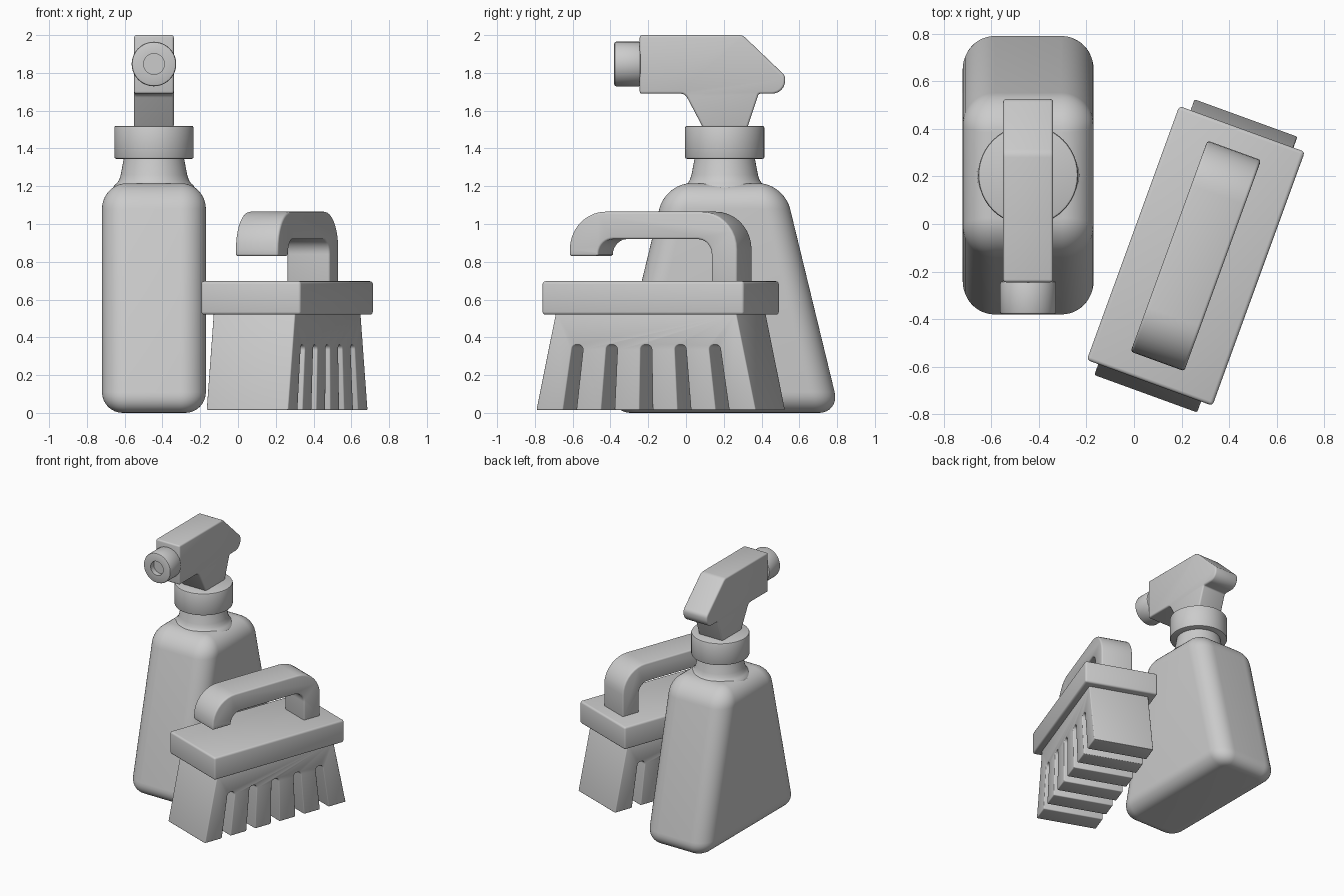
import bpy, bmesh
from math import sin, cos, pi, radians
from mathutils import Vector

if "Cube" in bpy.data.objects:
    bpy.data.objects.remove(bpy.data.objects["Cube"])


def finish(name, bm, loc, rot=(0, 0, 0), bevel=0.0):
    bmesh.ops.remove_doubles(bm, verts=bm.verts, dist=1e-5)
    bmesh.ops.recalc_face_normals(bm, faces=bm.faces)
    me = bpy.data.meshes.new(name)
    bm.to_mesh(me)
    bm.free()
    ob = bpy.data.objects.new(name, me)
    bpy.context.collection.objects.link(ob)
    ob.location, ob.rotation_euler = loc, rot
    bpy.ops.object.select_all(action='DESELECT')
    ob.select_set(True)
    bpy.context.view_layer.objects.active = ob
    if bevel:
        m = ob.modifiers.new("bevel", 'BEVEL')
        m.width, m.segments, m.limit_method = bevel, 3, 'ANGLE'
        m.angle_limit = radians(30)
        m.use_clamp_overlap = False
        bpy.ops.object.modifier_apply(modifier=m.name)
    bpy.ops.object.shade_smooth_by_angle(angle=radians(35))
    return ob


def loft(name, sections, loc, rot=(0, 0, 0), n=12):
    """Skin rounded-rectangle sections (half x, half y, corner radius, z)."""
    bm = bmesh.new()
    rings = []
    for hx, hy, r, z in sections:
        ring = []
        for q, (sx, sy) in enumerate([(1, 1), (-1, 1), (-1, -1), (1, -1)]):
            for i in range(n + 1):
                a = (q + i / n) * pi / 2
                ring.append(bm.verts.new((sx * (hx - r) + r * cos(a),
                                          sy * (hy - r) + r * sin(a), z)))
        rings.append(ring)
    k = len(rings[0])
    for a, b in zip(rings, rings[1:]):
        for i in range(k):
            j = (i + 1) % k
            bm.faces.new((a[i], a[j], b[j], b[i]))
    bm.faces.new(rings[0])
    bm.faces.new(rings[-1])
    return finish(name, bm, loc, rot)


def lathe(name, profile, loc, rot=(0, 0, 0)):
    return loft(name, [(r, r, r, z) for r, z in profile], loc, rot)


def prism(name, outline, half, loc, rot=(0, 0, 0), bevel=0.012):
    """Extrude a (y, z, corner radius) outline along x."""
    pts = []
    for i, (y, z, r) in enumerate(outline):
        p = Vector((y, z))
        if not r:
            pts.append(p)
            continue
        u = (Vector(outline[i - 1][:2]) - p).normalized()
        v = (Vector(outline[(i + 1) % len(outline)][:2]) - p).normalized()
        ang = u.angle(v)
        c = p + (u + v).normalized() * r / sin(ang / 2)
        start = p + u * r / math_tan(ang / 2) - c
        end = p + v * r / math_tan(ang / 2) - c
        sweep = pi - ang
        steps = max(3, round(sweep / radians(10)))
        for s in range(steps + 1):
            t = s / steps
            pts.append(c + (start * sin((1 - t) * sweep) + end * sin(t * sweep)) / sin(sweep))
    bm = bmesh.new()
    f = bm.faces.new([bm.verts.new((-half, p.x, p.y)) for p in pts])
    ext = bmesh.ops.extrude_face_region(bm, geom=[f])
    bmesh.ops.translate(bm, vec=(2 * half, 0, 0),
                        verts=[g for g in ext['geom'] if isinstance(g, bmesh.types.BMVert)])
    return finish(name, bm, loc, rot, bevel)


def math_tan(a):
    return sin(a) / cos(a)


# Spray bottle body: rounded tapering box
B = (-0.445, 0.205, 0)


def depth(z):
    return 0.582 - 0.243 * (z - 0.11)


sections = []
for i in range(9):
    a = i / 8 * pi / 2
    d, z = 0.11 * (1 - sin(a)), 0.11 * (1 - cos(a))
    sections.append((0.275 - d, depth(z) - d, 0.135 - d, z))
for i in range(11):
    a = i / 10 * pi / 2
    d, z = 0.13 * (1 - cos(a)), 1.08 + 0.135 * sin(a)
    sections.append((0.275 - d, depth(z) - d, 0.135 - d, z))
loft("bottle_body", sections, B)

# Neck and collar
lathe("bottle_neck", [(0.218, 1.14), (0.217, 1.19), (0.209, 1.205), (0.195, 1.217),
                      (0.184, 1.235), (0.176, 1.26), (0.157, 1.36)], B)
lathe("collar", [(0.2, 1.345), (0.207, 1.348), (0.21, 1.355), (0.21, 1.51),
                 (0.207, 1.517), (0.2, 1.52)], B)

# Spray head with stem
prism("spray_head", [(-0.245, 2.0, 0), (0.3, 2.0, 0.05), (0.525, 1.785, 0.04),
                     (0.525, 1.69, 0.07), (0.385, 1.69, 0.012), (0.325, 1.51, 0),
                     (0.09, 1.51, 0), (-0.005, 1.69, 0.04), (-0.245, 1.69, 0)],
      0.105, (-0.445, 0, 0))

# Nozzle with recessed hole
lathe("nozzle", [(0.108, 0), (0.115, 0.003), (0.118, 0.01), (0.118, 0.13), (0.115, 0.137),
                 (0.108, 0.14), (0.055, 0.14), (0.055, 0.1)],
      (-0.445, -0.24, 1.847), (pi / 2, 0, 0))

# Scrubbing brush, turned on the floor
P, R = (0.26, -0.134, 0), (0, 0, radians(-20))
prism("brush_block", [(-0.568, 0.52, 0), (0.568, 0.52, 0), (0.568, 0.697, 0),
                      (-0.568, 0.697, 0)], 0.281, P, R, 0.015)

# Handle: hooked at the front, one leg at the back
prism("brush_handle", [(-0.472, 0.83, 0), (-0.472, 1.065, 0.2), (0.472, 1.065, 0.2),
                       (0.472, 0.685, 0), (0.328, 0.685, 0), (0.328, 0.92, 0.08),
                       (-0.31, 0.92, 0.085), (-0.31, 0.83, 0)], 0.12, P, R)

# Bristles: flared block with five fanned slots
outline = [(0.508, 0.53, 0), (-0.508, 0.53, 0), (-0.618, 0.015, 0)]
for i in range(-2, 3):
    lo, hi = 0.215 * i, 0.192 * i
    outline += [(lo - 0.037, 0.015, 0), (hi - 0.031, 0.36, 0.026),
                (hi + 0.031, 0.36, 0.026), (lo + 0.037, 0.015, 0)]
outline.append((0.618, 0.015, 0))
prism("bristles", outline, 0.23, P, R, 0.007)
